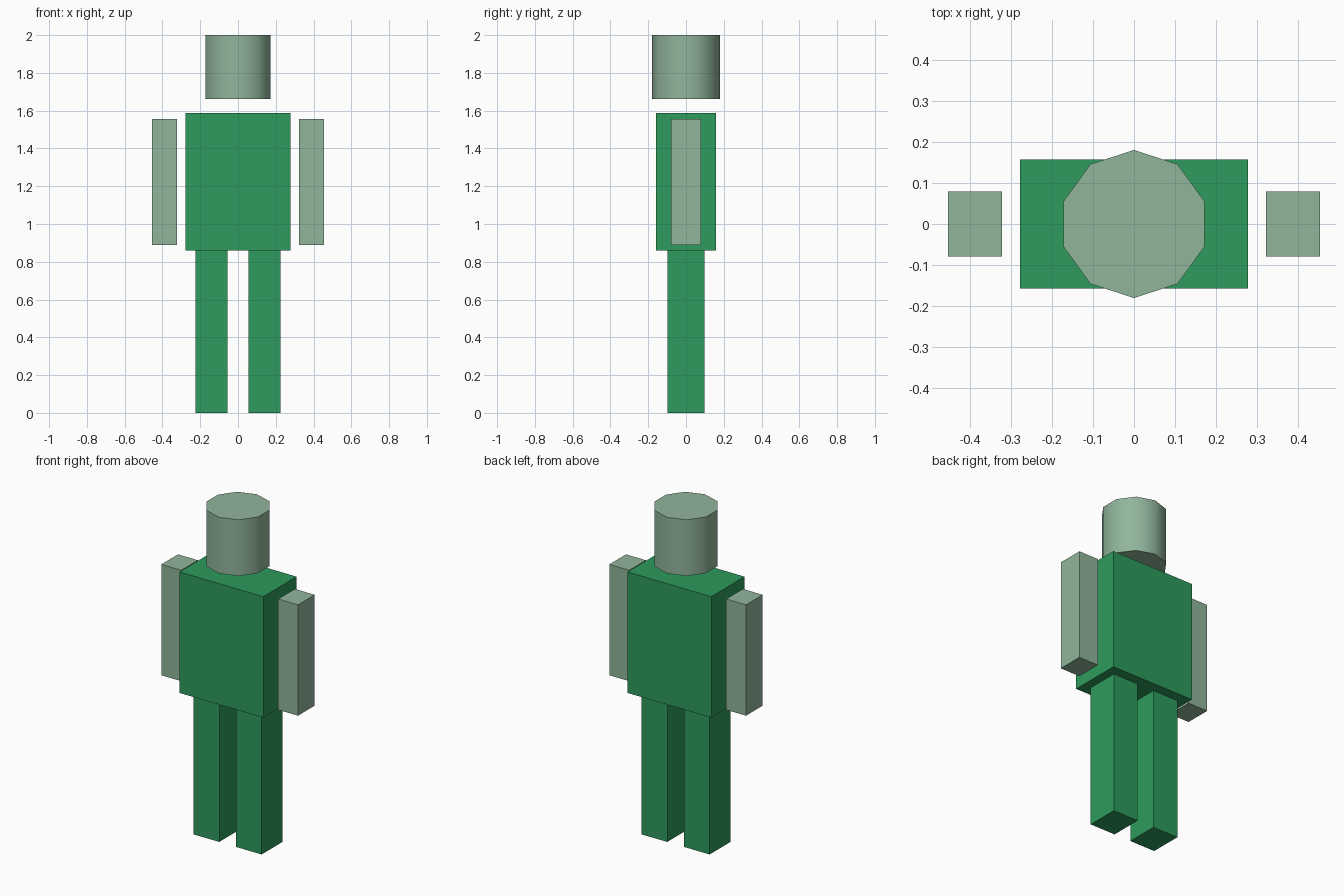
import bpy
import math

if "Cube" in bpy.data.objects:
    bpy.data.objects.remove(bpy.data.objects["Cube"])


def material(name, color):
    mat = bpy.data.materials.new(name)
    mat.diffuse_color = (*color, 1.0)
    mat.use_nodes = True
    mat.node_tree.nodes["Principled BSDF"].inputs["Base Color"].default_value = mat.diffuse_color
    return mat


cloth = material("green_cloth", (0.027, 0.328, 0.107))
skin = material("pale_green_skin", (0.283, 0.462, 0.328))


def box(name, size, center, mat):
    bpy.ops.mesh.primitive_cube_add(size=1, location=center)
    obj = bpy.context.object
    obj.name = name
    obj.scale = size
    bpy.ops.object.transform_apply(location=False, rotation=False, scale=True)
    obj.data.materials.append(mat)
    return obj


# Torso
box("torso", (0.558, 0.316, 0.728), (0, 0, 1.224), cloth)

# Legs and arms, one per side
for side, s in (("left", 1), ("right", -1)):
    box(side + "_leg", (0.17, 0.196, 0.86), (s * 0.141, 0, 0.43), cloth)
    box(side + "_arm", (0.132, 0.158, 0.667), (s * 0.389, 0, 1.2225), skin)

# Ten-sided head with smooth sides and sharp rims
bpy.ops.mesh.primitive_cylinder_add(vertices=10, radius=0.181, depth=0.338,
                                    location=(0, 0, 1.831))
head = bpy.context.object
head.name = "head"
head.data.materials.append(skin)
bpy.ops.object.shade_smooth_by_angle(angle=math.radians(40))
